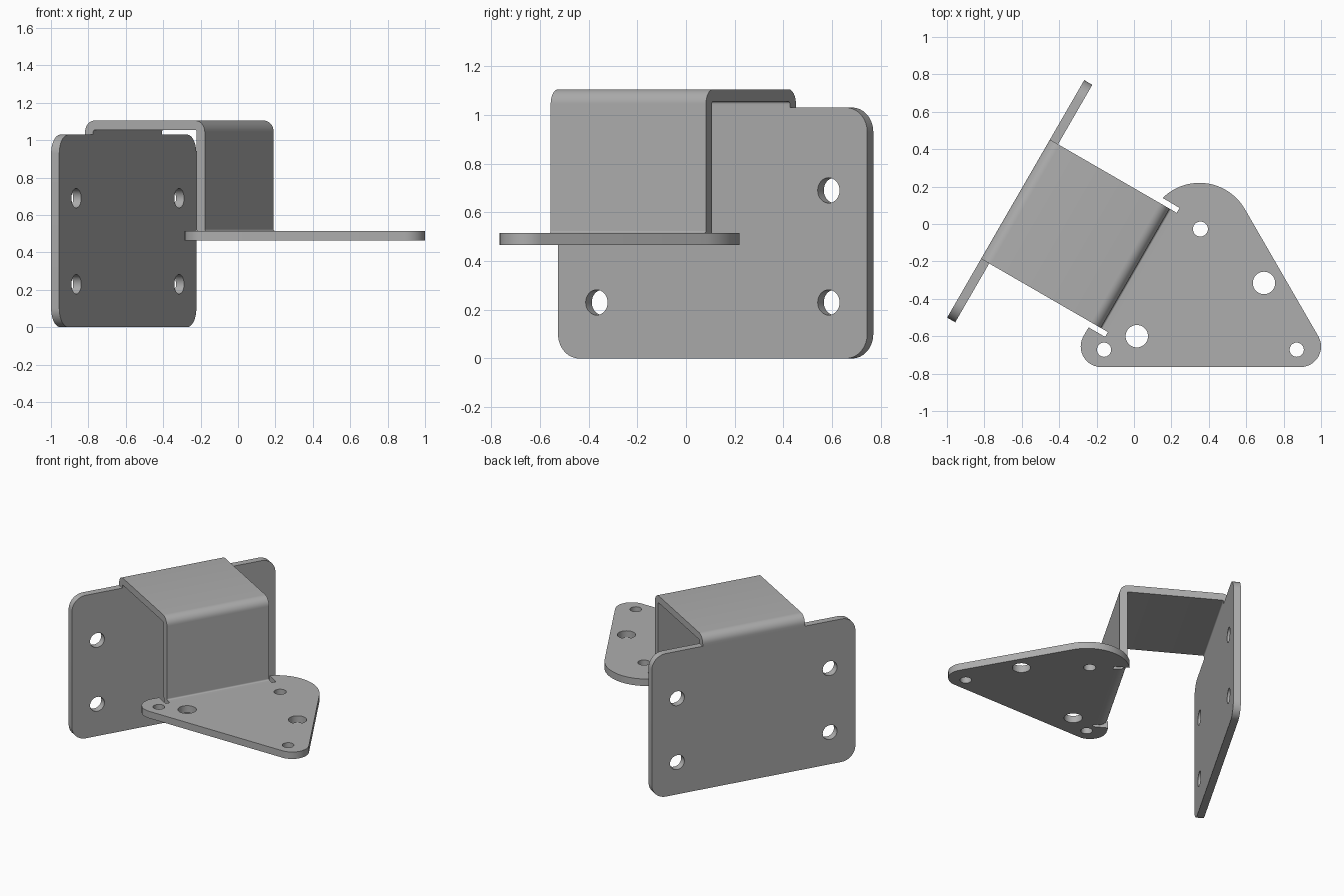
import bpy, bmesh
from math import sin, cos, radians
from mathutils import Vector

cube = bpy.data.objects.get("Cube")
if cube:
    bpy.data.objects.remove(cube)

# The bracket axis u is turned 30 degrees; v runs along the bends
U = Vector((cos(radians(30)), -sin(radians(30)), 0))
V = Vector((sin(radians(30)), cos(radians(30)), 0))
T = 0.05                       # sheet thickness
R_IN, R_OUT = 0.01, 0.01 + T   # bend radii
V0, V1 = -0.57, 0.166          # sides of the bridge
BACK, WALL = -0.615, 0.124     # outer faces of back plate and bridge wall
PLATE_TOP, ROOF = 1.03, 1.105
FLANGE_Z, FLANGE_U = 0.465, 0.168


def local(u, v, z=0.0):
    return U * u + V * v + Vector((0, 0, z))


def arc(cx, cy, r, start, end, steps=12):
    angles = [radians(start + (end - start) * i / steps) for i in range(steps + 1)]
    return [(cx + r * cos(a), cy + r * sin(a)) for a in angles]


def circle(cx, cy, r):
    return arc(cx, cy, r, 0, 360, 32)[:-1]


def flat_plate(bm, loops, place):
    """Fill an outline with holes on both sides of the sheet and wall its edges."""
    layers = ([], [])
    for loop in loops:
        rings = [[bm.verts.new(place(a, b, d)) for a, b in loop] for d in (0, T)]
        n = len(loop)
        for ring, edges in zip(rings, layers):
            edges += [bm.edges.new((ring[i], ring[(i + 1) % n])) for i in range(n)]
        low, high = rings
        for i in range(n):
            j = (i + 1) % n
            bm.faces.new((low[i], low[j], high[j], high[i]))
    for edges in layers:
        bmesh.ops.triangle_fill(bm, edges=edges, use_beauty=True)


def bent_strip(bm, side_a, side_b):
    """Sweep a folded sheet section along v, leaving the two ends open."""
    rows = [[[bm.verts.new(local(u, v, z)) for u, z in side] for v in (V0, V1)]
            for side in (side_a, side_b)]
    (a0, a1), (b0, b1) = rows
    for p, q in ((a0, a1), (a1, b1), (b1, b0), (b0, a0)):
        for i in range(len(p) - 1):
            bm.faces.new((p[i], p[i + 1], q[i + 1], q[i]))


bm = bmesh.new()

# Upright back plate with rounded corners and four bolt holes
mid, half, corner = -0.2, 0.733, 0.1
left, right = mid - half + corner, mid + half - corner
outline = (arc(left, corner, corner, 180, 270) + arc(right, corner, corner, 270, 360)
           + arc(right, PLATE_TOP - corner, corner, 0, 90)
           + [(V1, PLATE_TOP), (V0, PLATE_TOP)]
           + arc(left, PLATE_TOP - corner, corner, 90, 180))
holes = [circle(mid + s * 0.55, z, 0.052) for s in (-1, 1) for z in (0.23, 0.69)]
flat_plate(bm, [outline] + holes, lambda v, z, d: local(BACK + d, v, z))

# Horizontal three-lobed flange with bend relief slots and five holes
slot = 0.03
notch = [(FLANGE_U, V1 + slot), (FLANGE_U, V1), (FLANGE_U, V0),
         (FLANGE_U, V0 - slot), (0.066, V0 - slot)]
outline = (arc(-0.175, -0.655, 0.11, 150, 270) + arc(0.89, -0.655, 0.11, 270, 390)
           + arc(0.35, -0.06, 0.28, 30, 134.6, 24)
           + [tuple(local(u, v).xy) for u, v in notch])
holes = [circle(*h) for h in ((0.355, -0.027, 0.04), (0.695, -0.315, 0.06),
                              (0.015, -0.6, 0.06), (-0.16, -0.672, 0.038),
                              (0.87, -0.672, 0.038))]
flat_plate(bm, [outline] + holes, lambda x, y, d: Vector((x, y, FLANGE_Z + d)))

# Folded bridge: up from the plate, over the roof, down the wall, out to the flange
bends = [(BACK + R_OUT, ROOF - R_OUT, 180, 90, R_OUT, R_IN),
         (WALL - R_OUT, ROOF - R_OUT, 90, 0, R_OUT, R_IN),
         (WALL + R_IN, FLANGE_Z + R_OUT, 180, 270, R_IN, R_OUT)]
side_a, side_b = [(BACK, PLATE_TOP)], [(BACK + T, PLATE_TOP)]
for u, z, start, end, ra, rb in bends:
    side_a += arc(u, z, ra, start, end, 8)
    side_b += arc(u, z, rb, start, end, 8)
side_a.append((FLANGE_U, FLANGE_Z + T))
side_b.append((FLANGE_U, FLANGE_Z))
bent_strip(bm, side_a, side_b)

# Weld the sheet into one piece and drop the walls left inside the seams
bmesh.ops.remove_doubles(bm, verts=bm.verts[:], dist=0.0002)
inner = [f for f in bm.faces if all(len(e.link_faces) > 2 for e in f.edges)]
bmesh.ops.delete(bm, geom=inner, context='FACES')
bmesh.ops.recalc_face_normals(bm, faces=bm.faces[:])

mesh = bpy.data.meshes.new("folded_bracket")
bm.to_mesh(mesh)
bm.free()
bracket = bpy.data.objects.new("folded_bracket", mesh)
bpy.context.collection.objects.link(bracket)

# Plain grey steel
steel = bpy.data.materials.new("grey_steel")
steel.use_nodes = True
colour = (0.42, 0.42, 0.42, 1)
steel.diffuse_color = colour
steel.node_tree.nodes["Principled BSDF"].inputs["Base Color"].default_value = colour
mesh.materials.append(steel)

bpy.ops.object.select_all(action='DESELECT')
bracket.select_set(True)
bpy.context.view_layer.objects.active = bracket
bpy.ops.object.shade_smooth_by_angle(angle=radians(30))
